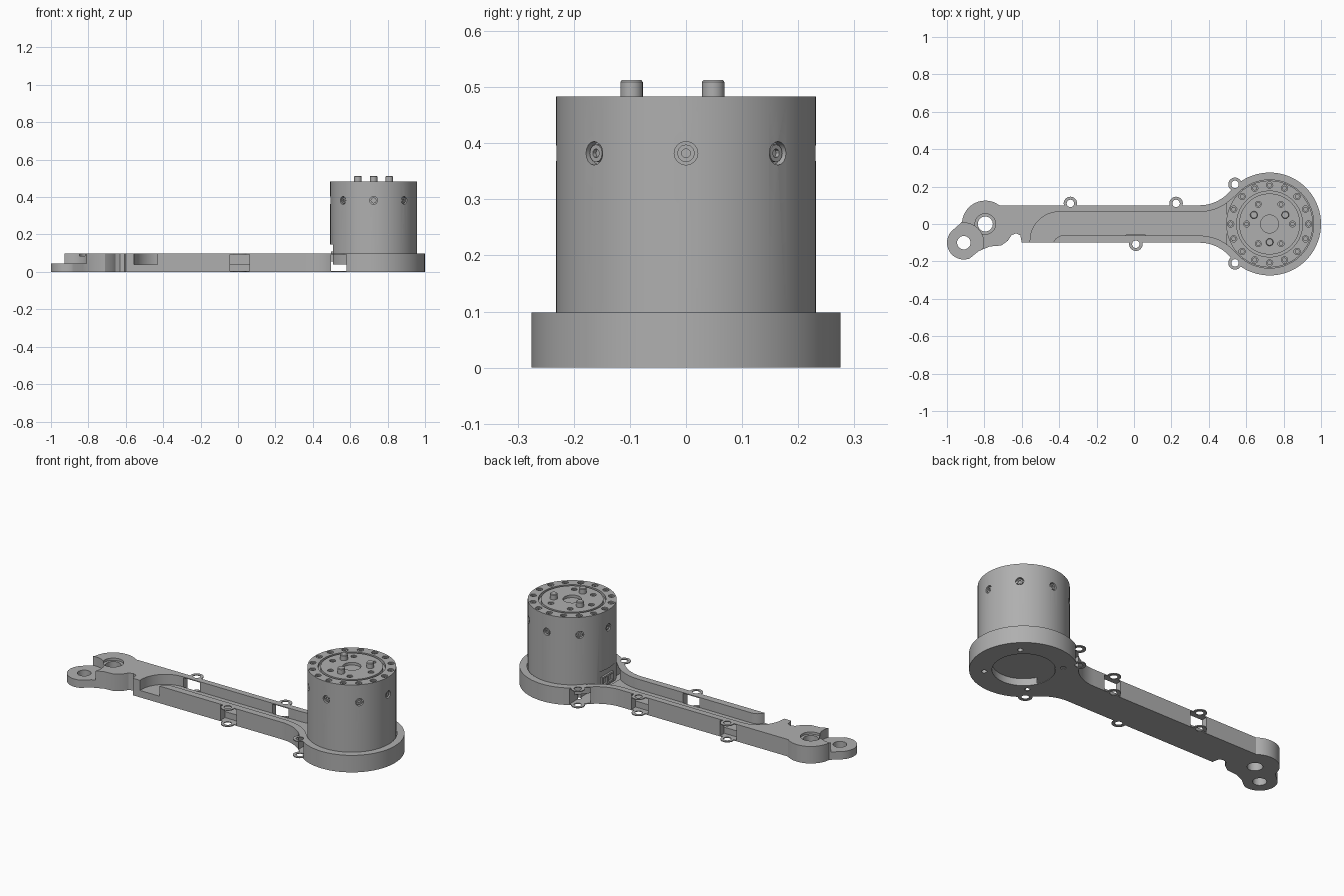
import bpy, bmesh
from math import sin, cos, pi, radians
from mathutils import Matrix, Vector

if "Cube" in bpy.data.objects:
    bpy.data.objects.remove(bpy.data.objects["Cube"])

metal = bpy.data.materials.new("grey metal")
metal.use_nodes = True
GREY = (0.43, 0.43, 0.43, 1)
metal.diffuse_color = GREY
metal.node_tree.nodes["Principled BSDF"].inputs["Base Color"].default_value = GREY

HUB = Vector((0.725, 0, 0))
TOP, FLOOR, MOTOR_TOP = 0.098, 0.04, 0.483


def finish(bm, name):
    bmesh.ops.recalc_face_normals(bm, faces=bm.faces)
    mesh = bpy.data.meshes.new(name)
    bm.to_mesh(mesh)
    bm.free()
    mesh.materials.append(metal)
    ob = bpy.data.objects.new(name, mesh)
    bpy.context.collection.objects.link(ob)
    return ob


def arc(x, y, r, a0, a1, n=16):
    angles = [radians(a0 + (a1 - a0) * i / n) for i in range(n + 1)]
    return [(x + r * cos(a), y + r * sin(a)) for a in angles]


def prism(name, outline, z0, z1):
    bm = bmesh.new()
    face = bm.faces.new([bm.verts.new((x, y, z0)) for x, y in outline])
    new = bmesh.ops.extrude_face_region(bm, geom=[face])["geom"]
    verts = [v for v in new if isinstance(v, bmesh.types.BMVert)]
    bmesh.ops.translate(bm, verts=verts, vec=(0, 0, z1 - z0))
    return finish(bm, name)


def disc(name, x, y, r, z0, z1, n=32):
    return prism(name, arc(x, y, r, 0, 360, n)[:-1], z0, z1)


def box(name, x0, x1, y0, y1, z0, z1):
    return prism(name, [(x0, y0), (x1, y0), (x1, y1), (x0, y1)], z0, z1)


def lathe(bm, profile, matrix, segments):
    part = bmesh.new()
    verts = [part.verts.new((r, 0, z)) for r, z in profile]
    edges = [part.edges.new(pair) for pair in zip(verts, verts[1:])]
    bmesh.ops.spin(part, geom=verts + edges, cent=(0, 0, 0), axis=(0, 0, 1),
                   angle=2 * pi, steps=segments)
    bmesh.ops.remove_doubles(part, verts=part.verts, dist=0.0001)
    bmesh.ops.dissolve_degenerate(part, edges=part.edges, dist=0.0001)
    bmesh.ops.transform(part, verts=part.verts, matrix=matrix)
    temp = bpy.data.meshes.new("temp")
    part.to_mesh(temp)
    part.free()
    bm.from_mesh(temp)
    bpy.data.meshes.remove(temp)


def boolean(target, tool, operation="DIFFERENCE"):
    mod = target.modifiers.new("cut", "BOOLEAN")
    mod.operation, mod.solver, mod.object = operation, "EXACT", tool
    bpy.context.view_layer.objects.active = target
    bpy.ops.object.modifier_apply(modifier=mod.name)
    bpy.data.objects.remove(tool)


def smooth(ob):
    bpy.ops.object.select_all(action="DESELECT")
    ob.select_set(True)
    bpy.context.view_layer.objects.active = ob
    bpy.ops.object.shade_smooth_by_angle(angle=radians(30))


# Arm: round hub, straight beam and offset end
outline = (arc(HUB.x, 0, 0.275, -140, 140, 56)
           + arc(0.35, 0.314, 0.214, -40, -90, 12)[1:]
           + arc(-0.795, 0, 0.125, 53, 175)
           + arc(-0.91, -0.1, 0.09, 125, 290, 20)
           + [(-0.83, -0.145), (-0.77, -0.12), (-0.71, -0.115), (-0.675, -0.09),
              (-0.655, -0.06), (-0.63, -0.05), (-0.608, -0.06), (-0.6, -0.1)]
           + arc(0.35, -0.314, 0.214, 90, 40, 12)[:-1])
arm = prism("arm", outline, 0, TOP)

# Screw lugs along the arm edges
lugs = [(-0.34, 0.11), (0.225, 0.11), (0.01, -0.108), (0.54, 0.212), (0.54, -0.208)]
for x, y in lugs:
    boolean(arm, disc("lug", x, y, 0.036, 0, TOP), "UNION")

# Channel along the beam, opening through the front wall
channel = ([(-0.555, -0.13), (-0.435, -0.13)]
           + arc(-0.375, -0.12, 0.06, 180, 90, 8)
           + arc(0.35, -0.314, 0.252, 90, 42, 10)
           + arc(0.35, 0.314, 0.249, -42, -90, 10)
           + arc(-0.4, -0.09, 0.155, 90, 180, 12))
boolean(arm, prism("channel_cut", channel, FLOOR, 0.2))

# Motor seat, bottom opening and lowered end lug
boolean(arm, disc("seat_cut", HUB.x, 0, 0.236, FLOOR, 0.2, 64))
boolean(arm, disc("opening_cut", HUB.x, 0, 0.16, -0.1, 0.2, 48))
boolean(arm, disc("step_cut", -0.91, -0.1, 0.106, 0.045, 0.2))

# Through holes
boolean(arm, disc("bore_cut", -0.795, 0, 0.04, -0.1, 0.2))
boolean(arm, disc("counterbore_cut", -0.795, 0, 0.055, 0.085, 0.2))
boolean(arm, disc("end_hole_cut", -0.91, -0.1, 0.036, -0.1, 0.2))
for x, y in arc(HUB.x, 0, 0.2, 45, 315, 3):
    boolean(arm, disc("mount_hole_cut", x, y, 0.014, -0.1, 0.2, 16))
for x, y in lugs:
    boolean(arm, disc("lug_hole_cut", x, y, 0.02, -0.1, 0.2, 20))

# Open gaps between the upper and lower lug plates
for x, y in lugs[:3]:
    low, high = (0.064, 0.2) if y > 0 else (-0.2, -0.059)
    boolean(arm, box("gap_cut", x - 0.052, x + 0.052, low, high, 0.005, TOP - 0.005))
boolean(arm, box("hub_gap_cut", 0.498, 0.58, -0.3, 0.3, 0.005, TOP - 0.005))
smooth(arm)

# Motor body with face groove and centre recess
bm = bmesh.new()
lathe(bm, [(0, 0.468), (0.048, 0.468), (0.048, MOTOR_TOP), (0.163, MOTOR_TOP),
           (0.163, 0.465), (0.176, 0.465), (0.176, MOTOR_TOP), (0.232, MOTOR_TOP),
           (0.232, FLOOR), (0, FLOOR)], Matrix.Translation(HUB), 64)
motor = finish(bm, "motor_body")
boolean(motor, box("notch_cut", 0.4, 0.507, -0.1, 0.1, 0, 0.147))

# Screw positions: rim, inner face and around the side
spots = []
for count, radius, size in ((16, 0.208, 0.017), (6, 0.122, 0.016)):
    for i in range(count):
        turn = Matrix.Rotation(2 * pi * i / count, 4, "Z")
        spots.append((Matrix.Translation(HUB) @ turn
                      @ Matrix.Translation((radius, 0, MOTOR_TOP)), size))
for i in range(8):
    turn = Matrix.Rotation(2 * pi * i / 8, 4, "Z")
    spots.append((Matrix.Translation(HUB + Vector((0, 0, 0.382))) @ turn
                  @ Matrix.Translation((0.231, 0, 0))
                  @ Matrix.Rotation(pi / 2, 4, "Y"), 0.021))

holes, heads = bmesh.new(), bmesh.new()
for matrix, size in spots:
    lathe(holes, [(0, 0.01), (size, 0.01), (size, -0.014), (0, -0.014)], matrix, 16)
    r = size * 0.75
    lathe(heads, [(0, -0.012), (r * 0.5, -0.012), (r * 0.5, -0.004), (r, -0.004),
                  (r, -0.016), (0, -0.016)], matrix, 12)
boolean(motor, finish(holes, "screw_hole_cut"))
smooth(motor)
smooth(finish(heads, "motor_screws"))

# Dowel pins on the output face
bm = bmesh.new()
for x, y in arc(HUB.x, 0, 0.097, 30, 270, 2):
    lathe(bm, [(0, 0.513), (0.017, 0.513), (0.02, 0.509), (0.02, 0.475), (0, 0.475)],
          Matrix.Translation((x, y, 0)), 24)
smooth(finish(bm, "dowel_pins"))

# Cable connector in the notch
connector = box("cable_connector", 0.496, 0.512, -0.05, 0.05, 0.055, 0.11)
for y in (-0.024, 0.024):
    boolean(connector, box("socket_cut", 0.48, 0.506, y - 0.018, y + 0.018, 0.065, 0.1))
